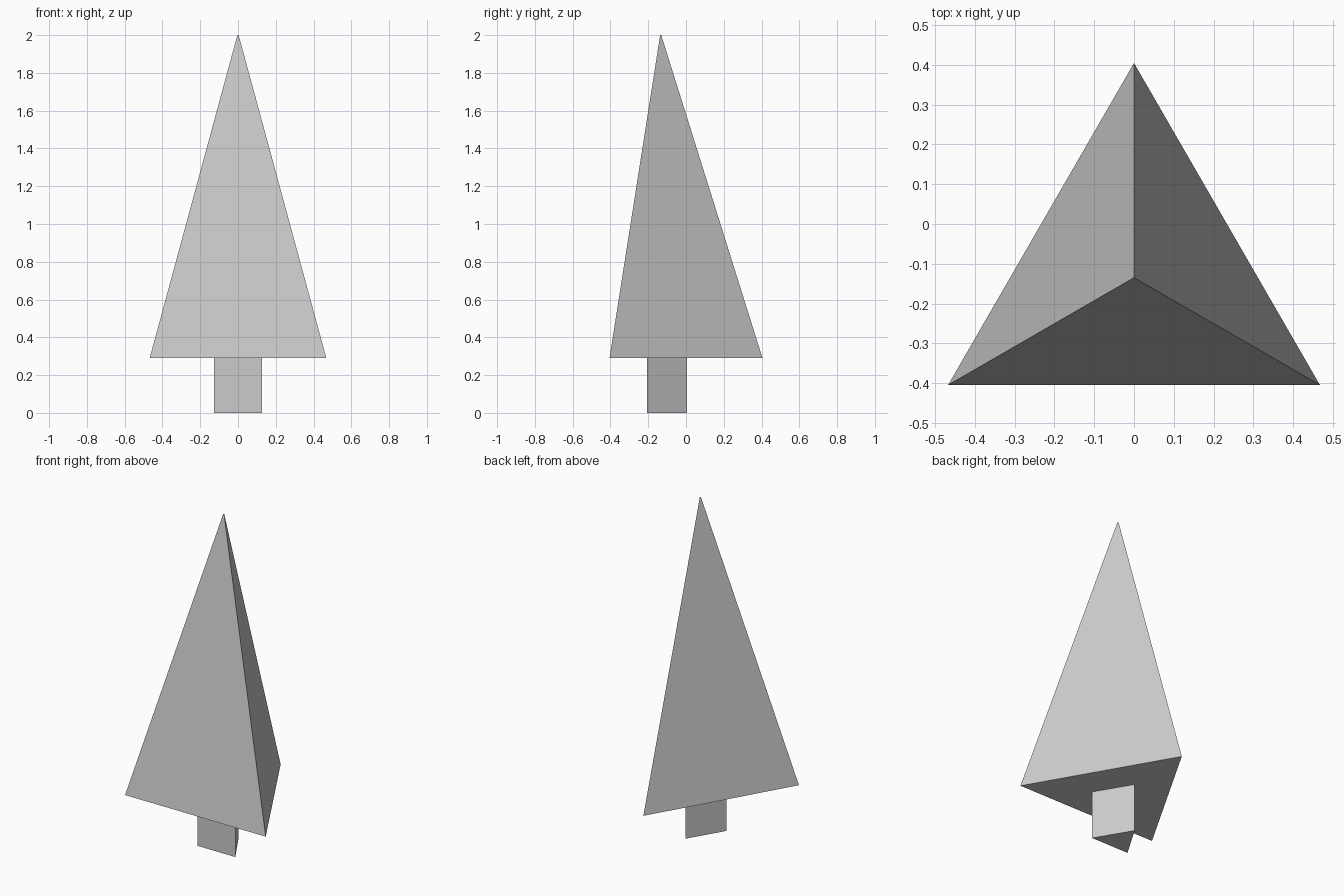
import bpy

if "Cube" in bpy.data.objects:
    bpy.data.objects.remove(bpy.data.objects["Cube"])

CENTRE_Y = -0.135  # axis shared by both three-sided parts


def three_sided(name, r_bottom, r_top, z0, z1, width=1.0):
    """Three-sided cone or prism with one corner pointing back (+y)."""
    bpy.ops.mesh.primitive_cone_add(
        vertices=3, radius1=r_bottom, radius2=r_top, depth=z1 - z0,
        location=(0, CENTRE_Y, (z0 + z1) / 2))
    obj = bpy.context.object
    obj.name = name
    obj.scale.x = width
    bpy.ops.object.transform_apply(location=False, rotation=False, scale=True)
    return obj


# Trunk: short triangular prism
three_sided("trunk", 0.141, 0.141, 0.0, 0.29, width=1.03)

# Foliage: tall three-sided cone with a nearly sharp tip
three_sided("foliage", 0.54, 0.004, 0.29, 2.0)
